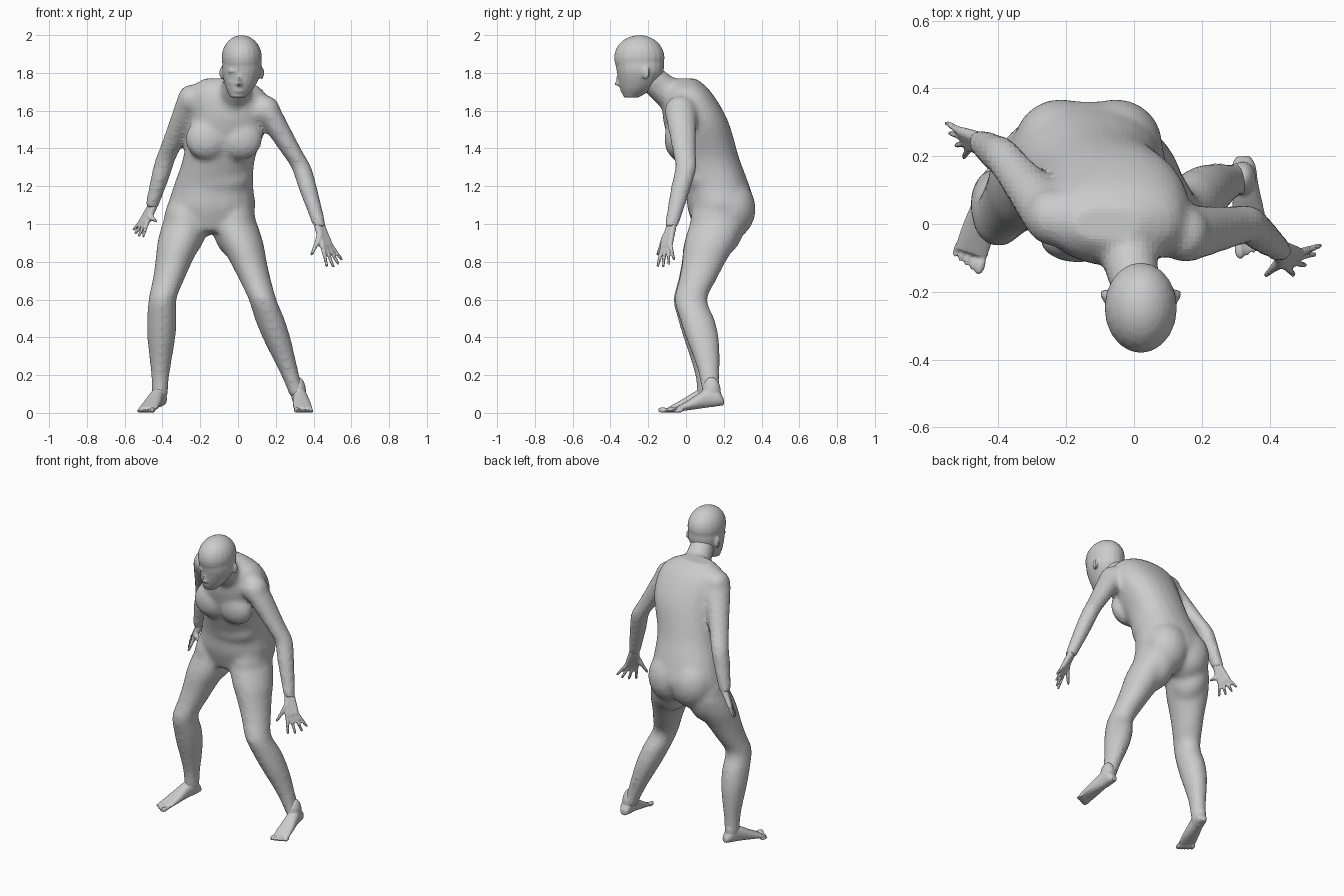
import bpy, bmesh, math
from mathutils import Vector, Matrix

start = bpy.data.objects.get("Cube")
if start:
    bpy.data.objects.remove(start, do_unlink=True)

grey = bpy.data.materials.new("plain_grey")
grey.use_nodes = True
grey.diffuse_color = (0.6, 0.6, 0.6, 1)
shader = next(n for n in grey.node_tree.nodes if n.type == "BSDF_PRINCIPLED")
shader.inputs["Base Color"].default_value = grey.diffuse_color


def loft(bm, rings, boxy=1.0, sides=20):
    """Closed skin over rings given as (centre, half axis, half axis)."""
    loops = []
    for centre, across, along in rings:
        loop = []
        for i in range(sides):
            angle = math.tau * i / sides
            c, s = math.cos(angle), math.sin(angle)
            c = math.copysign(abs(c) ** boxy, c)
            s = math.copysign(abs(s) ** boxy, s)
            loop.append(bm.verts.new(centre + across * c + along * s))
        loops.append(loop)
    for low, high in zip(loops, loops[1:]):
        for i in range(sides):
            j = (i + 1) % sides
            bm.faces.new((low[i], low[j], high[j], high[i]))
    bm.faces.new(loops[0][::-1])
    bm.faces.new(loops[-1])


def spline(rows, steps=4):
    """Rows of numbers made denser along a smooth curve."""
    rows = [Vector(row) for row in rows]
    dense = []
    for i in range(len(rows) - 1):
        before, here = rows[max(i - 1, 0)], rows[i]
        there, after = rows[i + 1], rows[min(i + 2, len(rows) - 1)]
        slope_here, slope_there = (there - before) / 2, (after - here) / 2
        gap = there - here
        for k in range(steps):
            t = k / steps
            bend = gap * 3 - slope_here * 2 - slope_there
            twist = slope_here + slope_there - gap * 2
            dense.append(here + slope_here * t + bend * t ** 2 + twist * t ** 3)
    return dense + [rows[-1]]


def slices(bm, rows, boxy=1.0):
    """Loft over level ellipses: height, centre x, centre y, half width, half depth.
    Thin slices are padded a little, since softening shrinks them most."""
    rings = []
    for z, x, y, width, depth in spline(rows):
        width, depth = (size + 0.0003 / size for size in (width, depth))
        rings.append((Vector((x, y, z)), Vector((width, 0, 0)), Vector((0, depth, 0))))
    loft(bm, rings, boxy)


def blob(bm, centre, radii, turn=0.0):
    place = Matrix.Translation(centre) @ Matrix.Rotation(turn, 4, "Z")
    bmesh.ops.create_uvsphere(bm, u_segments=20, v_segments=14, radius=1,
                              matrix=place @ Matrix.Diagonal((*radii, 1)))


def bone(bm, tail, tip, tail_radius, tip_radius):
    """Tapered rod with round ends."""
    direction = (tip - tail).normalized()
    across = direction.orthogonal().normalized()
    along = direction.cross(across)
    loft(bm, [(p, across * r, along * r) for p, r in ((tail, tail_radius), (tip, tip_radius))])
    for p, r in ((tail, tail_radius), (tip, tip_radius)):
        blob(bm, p, (r, r, r))


def limb(bm, root, bend, end, upper, lower, flatness, bulge):
    """Upper and lower limb from evenly spaced half widths; the lower one bulges back."""
    rows = []
    for first, last, widths, push in ((root, bend, upper, 0), (bend, end, lower, bulge)):
        for i, width in enumerate(widths):
            t = i / (len(widths) - (1 if widths is lower else 0))
            p = first.lerp(last, t)
            rows.append((p.z, p.x, p.y + push * math.sin(math.pi * t), width, width * flatness))
    slices(bm, rows)


def finish(bm, name, voxel, rounds):
    """Fuse the overlapping shapes into one soft skin."""
    bmesh.ops.recalc_face_normals(bm, faces=bm.faces[:])
    mesh = bpy.data.meshes.new(name)
    bm.to_mesh(mesh)
    bm.free()
    mesh.materials.append(grey)
    ob = bpy.data.objects.new(name, mesh)
    bpy.context.scene.collection.objects.link(ob)
    fuse = ob.modifiers.new("fuse", "REMESH")
    fuse.mode = "VOXEL"
    fuse.voxel_size = voxel
    soften = ob.modifiers.new("soften", "SMOOTH")
    soften.factor = 0.5
    soften.iterations = rounds


# Torso
body = bmesh.new()
slices(body, [
    (1.77, -.08, 0, .1, .05), (1.7, -.06, .01, .2, .12), (1.55, -.05, .05, .21, .17),
    (1.35, -.1, .11, .19, .17), (1.2, -.13, .165, .21, .17), (1.08, -.14, .185, .23, .175),
    (.96, -.15, .17, .18, .12)], boxy=.9)
for side in (-1, 1):
    blob(body, (side * .09 - .075, -.045, 1.45), (.115, .07, .11))   # chest
    blob(body, (side * .08 - .135, .235, 1.08), (.14, .135, .16))    # buttock
blob(body, (-.11, .08, 1.25), (.18, .1, .12))                        # belly

# Neck
bone(body, Vector((.01, -.2, 1.785)), Vector((-.03, -.03, 1.64)), .072, .09)

# Legs
thigh, calf = (.12, .115, .095, .08), (.07, .075, .07, .055, .04, .035)
right_ankle, left_ankle = Vector((-.415, .11, .08)), Vector((.32, .135, .08))
for hip, knee, ankle in ((Vector((-.28, .165, 1)), Vector((-.4, .02, .6)), right_ankle),
                         (Vector((-.02, .165, 1)), Vector((.13, .025, .6)), left_ankle)):
    blob(body, hip, (.115, .145, .18))
    limb(body, hip, knee, ankle, thigh, calf, 1.2, .02)

# Arms
upper_arm, forearm = (.075, .068, .06, .053), (.048, .044, .035, .024)
right_wrist, left_wrist = Vector((-.46, .245, 1.08)), Vector((.435, -.08, .98))
for shoulder, elbow, wrist in ((Vector((-.245, .02, 1.66)), Vector((-.385, .195, 1.34)), right_wrist),
                               (Vector((.15, -.03, 1.6)), Vector((.335, 0, 1.3)), left_wrist)):
    blob(body, shoulder, (.075, .085, .08))
    limb(body, shoulder, elbow, wrist, upper_arm, forearm, 1.1, 0)
finish(body, "body", .015, 12)

# Head
head = bmesh.new()
blob(head, (.02, -.247, 1.88), (.107, .134, .12))
slices(head, [(1.87, .02, -.247, .1, .127), (1.8, .02, -.243, .1, .12),
              (1.72, .01, -.26, .07, .085), (1.67, 0, -.29, .03, .03)])

# Face and ears
for side in (-1, 1):
    middle = .01 + side * .034
    blob(head, (middle, -.343, 1.81), (.034, .018, .012), side * .4)        # brow
    blob(head, (middle, -.334, 1.787), (.015, .016, .01))                   # eye
    blob(head, (middle, -.315, 1.75), (.028, .028, .02))                    # cheek
    blob(head, (.007 + side * .011, -.348, 1.74), (.01, .015, .01))         # nostril
    blob(head, (.02 + side * .105, -.213, 1.8), (.012, .022, .034), -side * .4)
blob(head, (.008, -.35, 1.765), (.01, .02, .034))
blob(head, (.007, -.36, 1.743), (.012, .02, .013))
for lip in (1.713, 1.702):
    blob(head, (.005, -.334, lip), (.026, .014, .006))
blob(head, (.003, -.312, 1.685), (.027, .022, .017))
finish(head, "head", .008, 4)


# Hands: four fingers fan out from the knuckle line, wider at the tips
def hand(name, wrist, knuckles, tips, across, thumb):
    bm = bmesh.new()
    wrist, knuckles, tips, across, thumb = map(Vector, (wrist, knuckles, tips, across, thumb))
    for i, reach in enumerate((1, 1.1, 1.05, .85)):
        offset = across * (i / 3 - .5)
        knuckle = knuckles + offset
        tip = knuckle.lerp(tips + offset * 2.2, reach)
        bone(bm, wrist.lerp(knuckles, -.3) + offset * .3, knuckle, .021, .0145)
        bone(bm, knuckle, tip, .0125, .008)
    root = wrist.lerp(knuckles, .5) - across * .5
    joint = root.lerp(thumb, .45)
    bone(bm, wrist, root, .02, .018)
    bone(bm, root, joint, .018, .013)
    bone(bm, joint, thumb, .012, .008)
    finish(bm, name, .006, 3)


hand("left_hand", left_wrist, (.468, -.104, .886), (.514, -.105, .79),
     (.04, .04, .01), (.39, -.15, .84))
hand("right_hand", right_wrist, (-.497, .249, 1.01), (-.53, .25, .95),
     (-.026, .047, .013), (-.434, .2, 1.015))


# Feet, with the heel a little raised
def foot(name, heel, toe, ankle, inner):
    bm = bmesh.new()
    heel, toe = Vector((*heel, 0)), Vector((*toe, 0))
    ahead = (toe - heel).normalized()
    side = Vector((-ahead.y, ahead.x, 0)) * inner
    rings = []
    for t, width, height in spline([(0, .02, .035), (.1, .035, .08), (.3, .038, .1),
                                    (.6, .048, .06), (.86, .051, .025)]):
        up = Vector((0, 0, height / 2))
        rise = Vector((0, 0, .04 * (1 - t)))
        rings.append((heel.lerp(toe, t) + rise + up, side * width, up))
    loft(bm, rings, boxy=.9)
    blob(bm, ankle + Vector((0, 0, .03)), (.04, .05, .08))
    for i in range(5):
        size = .01 if i else .015
        spot = heel.lerp(toe, .94 - i * .022) + side * (.037 - i * .02)
        spot.z = size
        blob(bm, spot, (.028, size, size), math.atan2(ahead.y, ahead.x))
    finish(bm, name, .006, 3)


foot("right_foot", (-.4, .17), (-.495, -.13), right_ankle, 1)
foot("left_foot", (.32, .2), (.35, -.09), left_ankle, -1)
